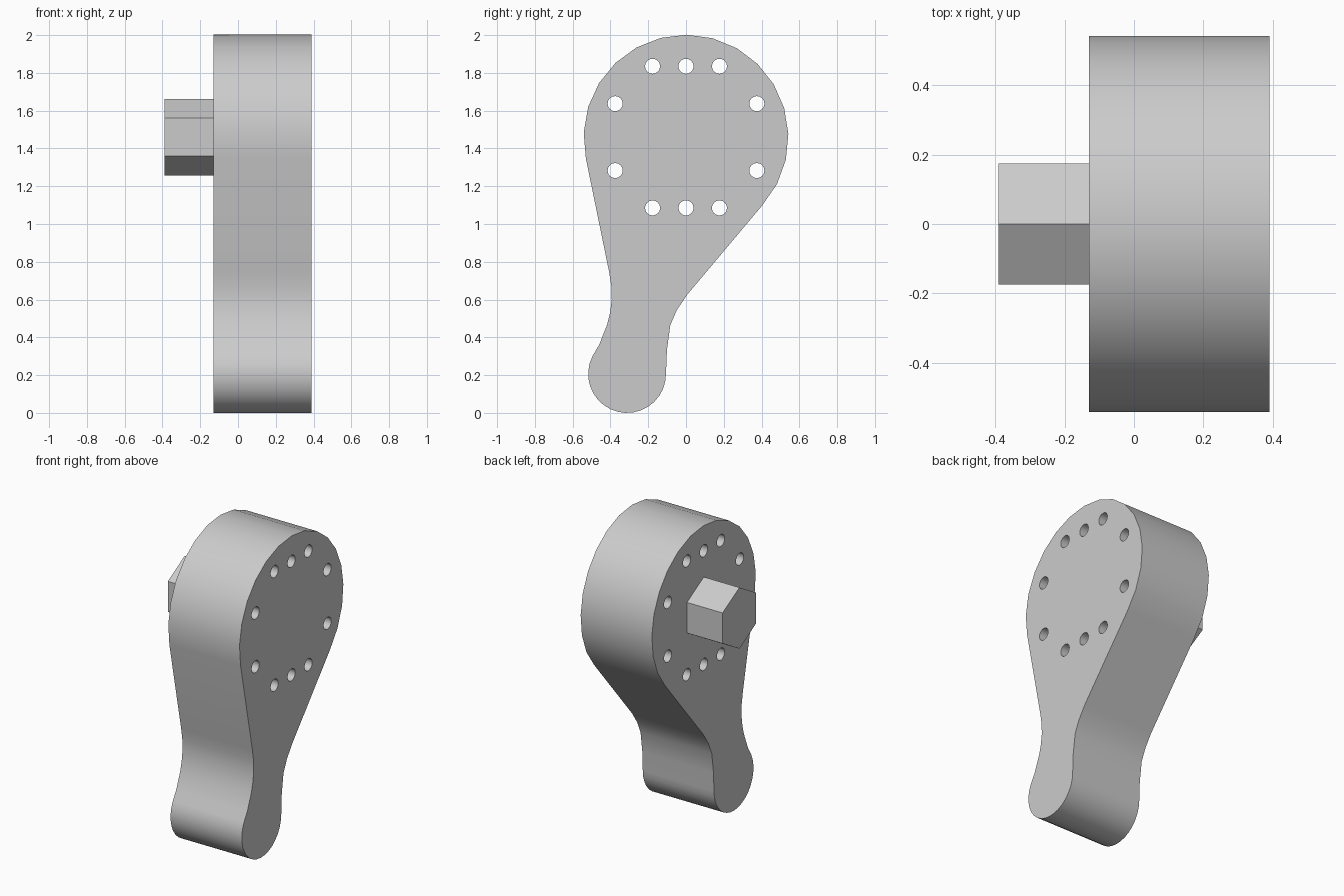
import bpy, bmesh
from math import sin, cos, radians
from mathutils import Vector

cube = bpy.data.objects.get("Cube")
if cube:
    bpy.data.objects.remove(cube, do_unlink=True)

grey = bpy.data.materials.new("plain grey")
grey.use_nodes = True
GREY = (0.6, 0.6, 0.6, 1)
grey.diffuse_color = GREY
grey.node_tree.nodes["Principled BSDF"].inputs["Base Color"].default_value = GREY


def arc(y, z, radius, start, end, steps):
    """Points on an arc in the side plane, angles in degrees."""
    angles = [radians(start + (end - start) * i / steps) for i in range(steps + 1)]
    return [(y + radius * cos(a), z + radius * sin(a)) for a in angles]


def circle(y, z, radius, sides, start=0):
    return arc(y, z, radius, start, start + 360, sides)[:-1]


def plate(name, loops, x0, x1):
    """Extrude an outline, with optional hole loops, from x0 to x1."""
    bm = bmesh.new()
    edges = []
    for loop in loops:
        verts = [bm.verts.new((x0, y, z)) for y, z in loop]
        edges += [bm.edges.new((v, verts[i - 1])) for i, v in enumerate(verts)]
    bmesh.ops.triangle_fill(bm, use_beauty=True, use_dissolve=False,
                            edges=edges, normal=Vector((1, 0, 0)))
    grown = bmesh.ops.extrude_face_region(bm, geom=bm.faces[:], use_keep_orig=True)
    moved = [g for g in grown["geom"] if isinstance(g, bmesh.types.BMVert)]
    bmesh.ops.translate(bm, verts=moved, vec=(x1 - x0, 0, 0))
    bmesh.ops.recalc_face_normals(bm, faces=bm.faces[:])
    mesh = bpy.data.meshes.new(name)
    bm.to_mesh(mesh)
    bm.free()
    mesh.materials.append(grey)
    obj = bpy.data.objects.new(name, mesh)
    bpy.context.collection.objects.link(obj)
    bpy.ops.object.select_all(action="DESELECT")
    obj.select_set(True)
    bpy.context.view_layer.objects.active = obj
    bpy.ops.object.shade_smooth_by_angle(angle=radians(30))
    return obj


# Crank arm outline: round head, left waist, round foot, right waist
HEAD_Z = 1.46
outline = arc(0, HEAD_Z, 0.542, -42, 192, 16)
outline += [(-0.407, 0.746), (-0.395, 0.67), (-0.393, 0.60), (-0.402, 0.53),
            (-0.418, 0.466), (-0.46, 0.36)]
outline += arc(-0.312, 0.206, 0.206, 152, 360, 18)
outline += [(-0.101, 0.333), (-0.083, 0.466), (-0.048, 0.545), (0.005, 0.624)]

# Ring of bolt holes through the head
spots = [(0, 0.375), (0.177, 0.375), (-0.177, 0.375), (0.375, 0.177), (-0.375, 0.177)]
holes = [circle(y, HEAD_Z + side * z, 0.04, 16) for y, z in spots for side in (1, -1)]
plate("crank_arm", [outline] + holes, -0.13, 0.39)

# Hexagonal drive stub
plate("hex_shaft", [circle(0, HEAD_Z, 0.202, 6, 30)], -0.39, -0.13)
